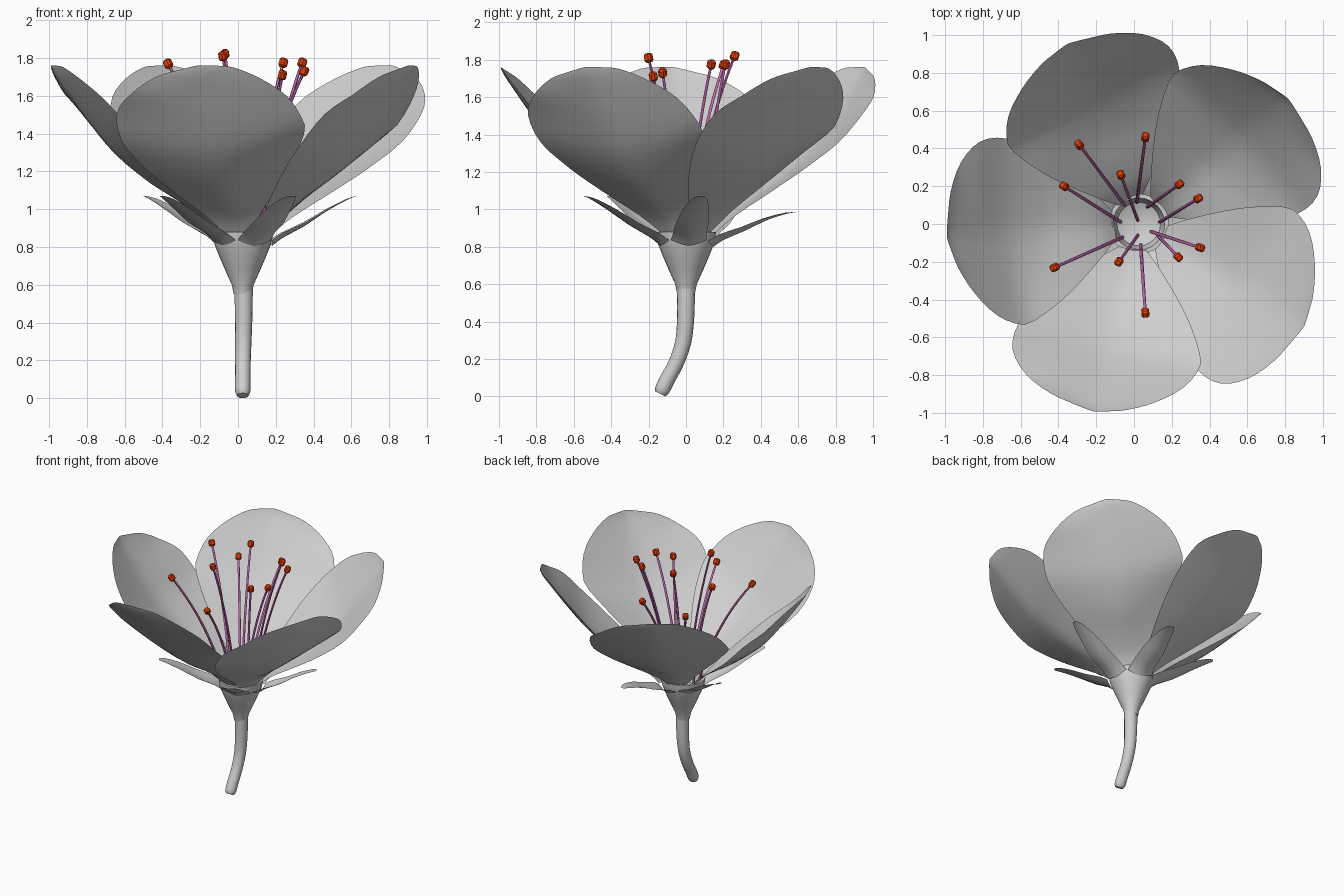
import bpy, bmesh, math
from mathutils import Vector

if "Cube" in bpy.data.objects:
    bpy.data.objects.remove(bpy.data.objects["Cube"])

CENTRE = Vector((0.032, 0.003, 0))


def material(name, rgb):
    m = bpy.data.materials.new(name)
    m.diffuse_color = (*rgb, 1)
    m.use_nodes = True
    m.node_tree.nodes["Principled BSDF"].inputs["Base Color"].default_value = m.diffuse_color
    return m


PALE = material("pale_grey", (0.62, 0.62, 0.62))
PURPLE = material("filament_purple", (0.52, 0.14, 0.40))
RED = material("anther_red", (0.80, 0.05, 0.003))


def finish(name, bm, mat, angle=60):
    me = bpy.data.meshes.new(name)
    bm.to_mesh(me)
    bm.free()
    me.materials.append(mat)
    ob = bpy.data.objects.new(name, me)
    bpy.context.collection.objects.link(ob)
    bpy.ops.object.select_all(action='DESELECT')
    ob.select_set(True)
    bpy.context.view_layer.objects.active = ob
    bpy.ops.object.shade_smooth_by_angle(angle=math.radians(angle))
    return ob


def spline(rows, steps):
    """Catmull-Rom interpolation through rows of numbers."""
    rows = [Vector(r) for r in rows]
    pts = [rows[0] * 2 - rows[1]] + rows + [rows[-1] * 2 - rows[-2]]
    out = []
    for i in range(1, len(pts) - 2):
        a, b, c, d = pts[i - 1:i + 3]
        for k in range(steps):
            t = k / steps
            out.append((b * 2 + (c - a) * t + (a * 2 - b * 5 + c * 4 - d) * t * t
                        + (b * 3 - a - c * 3 + d) * t ** 3) * 0.5)
    return out + [rows[-1]]


def skin(bm, rings, caps=True):
    n = len(rings[0])
    for a, b in zip(rings, rings[1:]):
        for j in range(n):
            k = (j + 1) % n
            bm.faces.new((a[j], a[k], b[k], b[j]))
    if caps:
        bm.faces.new(rings[0][::-1])
        bm.faces.new(rings[-1])


def tube(bm, points, radii, sides):
    """Round tube following a path."""
    rings = []
    for i, p in enumerate(points):
        tan = (points[min(i + 1, len(points) - 1)] - points[max(i - 1, 0)]).normalized()
        u = Vector((0, 1, 0)).cross(tan).normalized()
        v = tan.cross(u)
        rings.append([bm.verts.new(p + (u * math.cos(a) + v * math.sin(a)) * radii[i])
                      for a in (2 * math.pi * j / sides for j in range(sides))])
    skin(bm, rings)


def blade(name, rows, degrees, columns, power, lean=0.0, taper=0.0, droop=0.0, tilt=0.0):
    """Leaf sheet; rows hold centre radius, centre z, half width, edge radius, edge z."""
    bm = bmesh.new()
    ang = math.radians(degrees)
    out = Vector((math.cos(ang), math.sin(ang), 0))
    side = Vector((-out.y, out.x, 0))
    grid = []
    for rc, zc, hw, re, ze in rows:
        line = []
        # the leading edge narrows towards the tip and sits above its neighbour
        narrow = 1 - taper * min(1, max(0, (re - 0.65) / 0.33))
        fade = min(1, hw / 0.4)
        for j in range(columns + 1):
            v = 2 * j / columns - 1
            k = abs(v) ** power
            w = hw * v * (narrow if v > 0 else 1)
            shift = -0.05 * taper * v * fade
            p = CENTRE + out * (rc + (re - rc) * k + shift) + side * (w + lean * rc * rc)
            p.z = zc + (ze - zc) * k - droop * rc * rc + tilt * v * fade
            line.append(bm.verts.new(p))
        grid.append(line)
    for a, b in zip(grid, grid[1:]):
        for j in range(columns):
            bm.faces.new((a[j], b[j], b[j + 1], a[j + 1]))
    bmesh.ops.recalc_face_normals(bm, faces=bm.faces)
    if sum(f.normal.z for f in bm.faces) < 0:
        bmesh.ops.reverse_faces(bm, faces=bm.faces)
    return finish(name, bm, PALE)


# Petals: five cupped sheets, each overlapping the next
PETAL = spline([(.135, .865, .07, .135, .88), (.21, .945, .155, .21, .98),
                (.35, 1.045, .30, .36, 1.13), (.50, 1.14, .41, .50, 1.26),
                (.68, 1.29, .497, .66, 1.40), (.82, 1.46, .492, .80, 1.55),
                (.93, 1.61, .39, .91, 1.65), (1.0, 1.71, .24, .98, 1.725),
                (1.025, 1.76, .09, 1.012, 1.75)], 3)
for i in range(5):
    blade(f"petal_{i + 1}", PETAL, 40 + 72 * i, 12, 1.3, taper=0.26, tilt=0.045)

# Sepals: five narrow leaves between the petals
SEPAL = spline([(.15, .805, .095, .14, .835), (.20, .845, .09, .20, .875),
                (.32, .91, .088, .32, .93), (.44, .99, .07, .44, 1.0),
                (.55, 1.05, .042, .55, 1.055), (.60, 1.07, .015, .60, 1.07)], 2)
for i in range(5):
    blade(f"sepal_{i + 1}", SEPAL, 4 + 72 * i, 6, 1.5, 0.1, droop=0.24 if i == 1 else 0)

# Flower cup: turned profile with a hollow top
bm = bmesh.new()
cup = [(.048, .55), (.058, .60), (.094, .68), (.124, .75), (.148, .81), (.158, .85),
       (.16, .88), (.138, .88), (.127, .83), (.115, .78), (.06, .755)]
rings = [[bm.verts.new((.025 + r * math.cos(a), r * math.sin(a), z))
          for a in (2 * math.pi * j / 24 for j in range(24))] for r, z in cup]
skin(bm, rings)
finish("flower_cup", bm, PALE, 50)

# Stem: bent tapering tube
bm = bmesh.new()
path = spline([(.03, 0, .60, .049), (.03, -.002, .42, .046), (.028, -.015, .29, .043),
               (.026, -.052, .18, .041), (.025, -.10, .09, .041),
               (.025, -.127, .035, .04), (.025, -.138, .013, .03)], 3)
tube(bm, [Vector(p[:3]) for p in path], [p[3] for p in path], 16)
finish("stem", bm, PALE, 50)

# Stamens: base x, base y, tip x, tip y, tip z
STAMENS = [(-.05, .10, -.29, .42, 1.60), (.015, .115, .06, .46, 1.64),
           (.02, .02, -.07, .26, 1.82), (-.07, .01, -.37, .20, 1.77),
           (.07, .09, .24, .21, 1.775), (.135, .01, .34, .135, 1.775),
           (.09, -.04, .35, -.125, 1.73), (.125, -.06, .235, -.175, 1.71),
           (.02, -.06, -.08, -.20, 1.81), (.035, -.11, .06, -.47, 1.60),
           (-.06, -.07, -.42, -.23, 1.645)]
for n, (bx, by, tx, ty, tz) in enumerate(STAMENS, 1):
    base, tip = Vector((bx, by, .83)), Vector((tx, ty, tz))
    mid = base.lerp(tip, 0.3)
    mid.z = base.z + (tz - base.z) * 0.58
    pts = [base.lerp(mid, t).lerp(mid.lerp(tip, t), t) for t in (k / 10 for k in range(11))]
    bm = bmesh.new()
    tube(bm, pts, [.0098 - .0002 * k for k in range(11)], 6)
    finish(f"filament_{n}", bm, PURPLE)

    # Anther: small bevelled block on the tip
    bm = bmesh.new()
    bmesh.ops.create_cube(bm, size=2)
    bmesh.ops.scale(bm, vec=(.021, .021, .025), verts=bm.verts)
    bmesh.ops.bevel(bm, geom=bm.edges[:], offset=.010, segments=1, affect='EDGES')
    aim = (pts[-1] - pts[-3]).to_track_quat('Z', 'Y')
    for v in bm.verts:
        v.co = aim @ v.co + tip
    finish(f"anther_{n}", bm, RED, 30)
